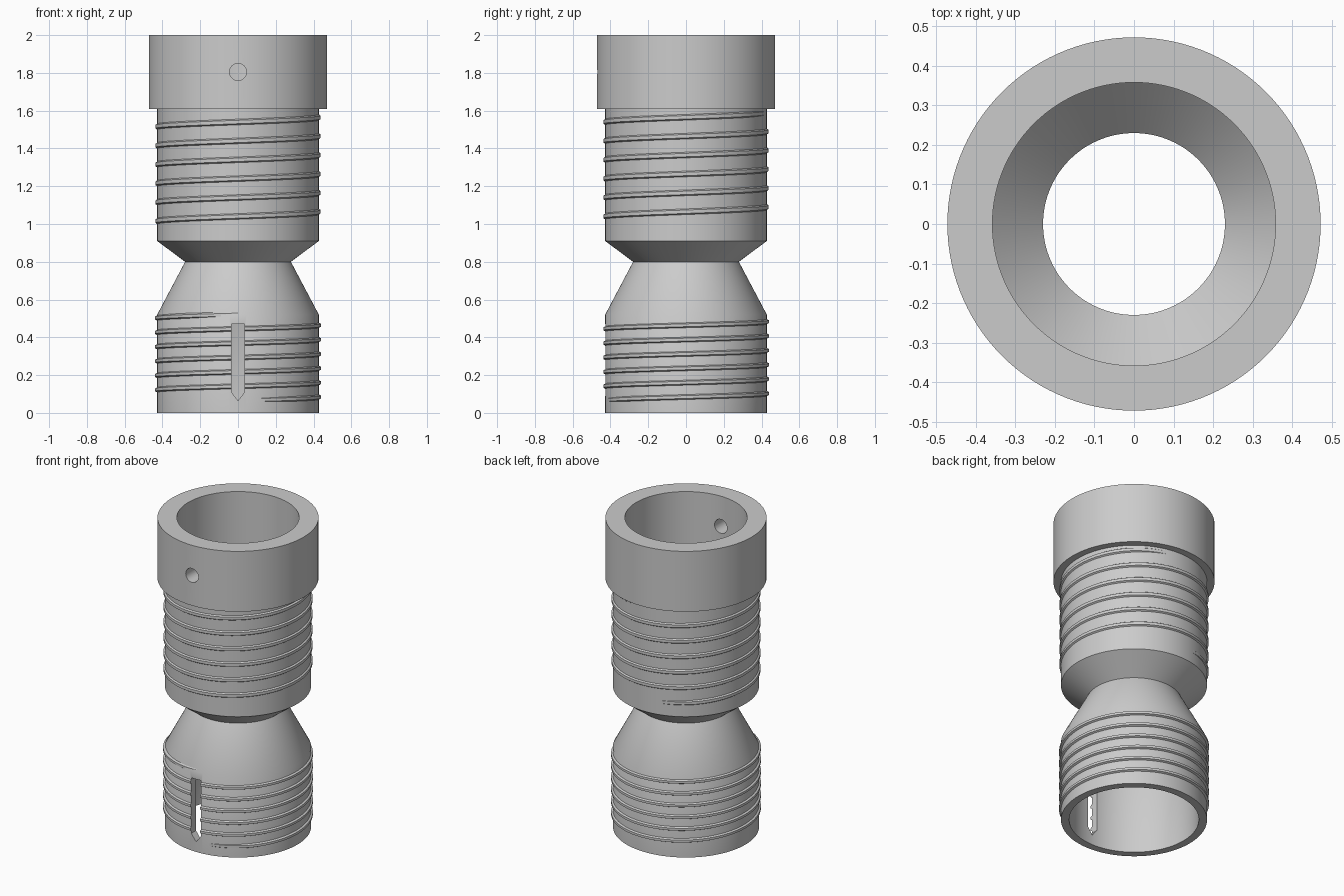
import bpy
import bmesh
from math import cos, sin, pi, radians
from mathutils import Vector

old = bpy.data.objects.get("Cube")
if old:
    bpy.data.objects.remove(old, do_unlink=True)

grey = bpy.data.materials.new("plain grey")
grey.use_nodes = True
colour = (0.6, 0.6, 0.6, 1)
grey.diffuse_color = colour
grey.node_tree.nodes["Principled BSDF"].inputs["Base Color"].default_value = colour

SEGMENTS = 120
BODY_R = 0.428


def finish(name, bm):
    """Turn a bmesh into a grey object."""
    bmesh.ops.recalc_face_normals(bm, faces=bm.faces)
    mesh = bpy.data.meshes.new(name)
    bm.to_mesh(mesh)
    bm.free()
    mesh.materials.append(grey)
    obj = bpy.data.objects.new(name, mesh)
    bpy.context.collection.objects.link(obj)
    return obj


def loft(bm, rings, closed):
    """Skin a list of closed cross-sections, capping the ends if open."""
    rings = [[bm.verts.new(p) for p in ring] for ring in rings]
    n = len(rings[0])
    pairs = list(zip(rings, rings[1:]))
    if closed:
        pairs.append((rings[-1], rings[0]))
    else:
        bm.faces.new(rings[0])
        bm.faces.new(rings[-1])
    for a, b in pairs:
        for i in range(n):
            j = (i + 1) % n
            bm.faces.new((a[i], a[j], b[j], b[i]))


def section(profile, angle, lift=0):
    return [(r * cos(angle), r * sin(angle), z + lift) for r, z in profile]


def revolve(name, profile):
    bm = bmesh.new()
    loft(bm, [section(profile, 2 * pi * i / SEGMENTS) for i in range(SEGMENTS)], True)
    return finish(name, bm)


def thread(name, start_angle, z0, pitch, turns, height, half_width):
    """Right-handed raised ridge that fades in and out at its ends."""
    bm = bmesh.new()
    rings = []
    steps = turns * SEGMENTS
    fade = SEGMENTS / 8
    for i in range(steps + 1):
        t = min(1, i / fade, (steps - i) / fade)
        root = BODY_R - 0.012
        crest = BODY_R - 0.004 + (height + 0.004) * t
        w = half_width
        profile = [(root, -w * 1.3), (crest, -w * 0.5), (crest, w * 0.5), (root, w * 1.3)]
        angle = start_angle + 2 * pi * i / SEGMENTS
        rings.append(section(profile, angle, z0 + pitch * i / SEGMENTS))
    loft(bm, rings, False)
    return finish(name, bm)


def prism(name, outline):
    """Cutter running along y through the front wall only."""
    bm = bmesh.new()
    loft(bm, [[(x, y, z) for x, z in outline] for y in (-0.6, -0.2)], False)
    return finish(name, bm)


def cut(obj, cutters):
    for cutter in cutters:
        mod = obj.modifiers.new("cut", "BOOLEAN")
        mod.operation = "DIFFERENCE"
        mod.solver = "EXACT"
        mod.object = cutter
    graph = bpy.context.evaluated_depsgraph_get()
    result = bpy.data.meshes.new_from_object(obj.evaluated_get(graph))
    obj.modifiers.clear()
    obj.data = result


# Hollow body: outside from the foot up to the collar, then down the bore
body = revolve("hollow_body", [
    (BODY_R, 0), (BODY_R, 0.52), (0.28, 0.80), (BODY_R, 0.91),
    (BODY_R, 1.61), (0.472, 1.61), (0.472, 2.0),
    (0.358, 2.0), (0.358, 0.93), (0.23, 0.80), (0.38, 0.50), (0.38, 0),
])

# Raised threads
upper = thread("upper_thread", radians(90), 0.99, 0.1, 6, 0.009, 0.018)
lower = thread("lower_thread", radians(-90), 0.065, 0.076, 6, 0.011, 0.015)

# Front slot with a pointed foot, and round pin hole in the collar
slot = prism("slot_cutter", [(-0.035, 0.47), (-0.035, 0.11), (0, 0.065),
                             (0.035, 0.11), (0.035, 0.47)])
hole = prism("pin_hole_cutter", [(0.045 * cos(2 * pi * i / 32),
                                  1.805 + 0.045 * sin(2 * pi * i / 32)) for i in range(32)])
cut(body, [slot, hole])
cut(lower, [slot])
for cutter in (slot, hole):
    bpy.data.objects.remove(cutter, do_unlink=True)

# Smooth round surfaces, sharp rims
bpy.ops.object.select_all(action="DESELECT")
for obj in (body, upper, lower):
    obj.select_set(True)
bpy.context.view_layer.objects.active = body
bpy.ops.object.shade_smooth_by_angle(angle=radians(30))
